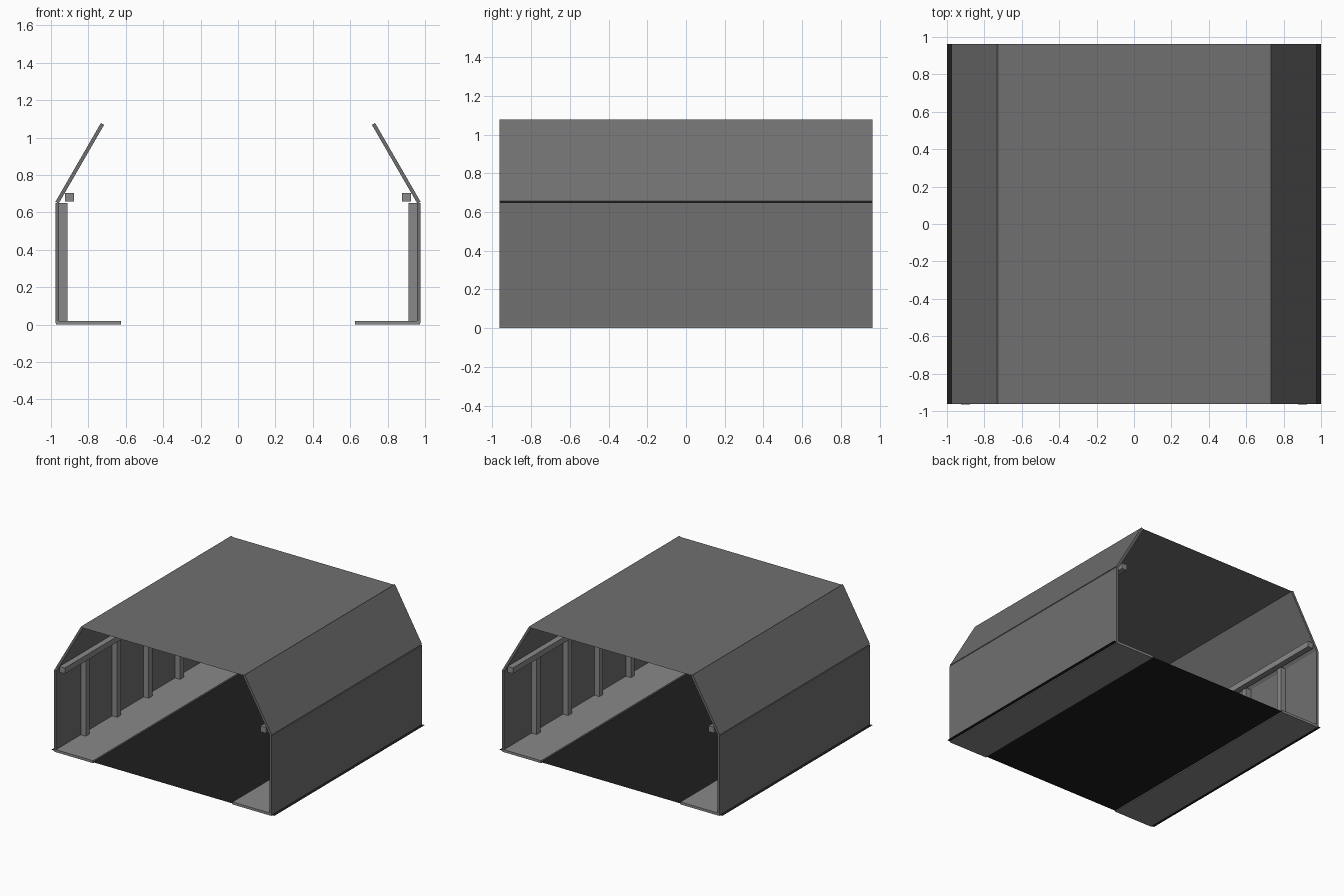
import bpy, bmesh

if "Cube" in bpy.data.objects:
    bpy.data.objects.remove(bpy.data.objects["Cube"])

Y0, Y1 = -0.962, 0.962


def material(name, v):
    m = bpy.data.materials.new(name)
    m.diffuse_color = (v, v, v, 1)
    m.use_nodes = True
    m.node_tree.nodes["Principled BSDF"].inputs["Base Color"].default_value = m.diffuse_color
    return m


TRIM = material("trim_grey", 0.25)
PANEL = material("panel_grey", 0.16)
DARK = material("floor_dark", 0.013)


def extrude(name, profile, mat, spans=((Y0, Y1),), mirror=True):
    """Sweep an x-z profile along y; two points make a flat sheet."""
    bm = bmesh.new()
    for a, b in spans:
        front = [bm.verts.new((x, a, z)) for x, z in profile]
        back = [bm.verts.new((x, b, z)) for x, z in profile]
        n = len(profile)
        if n == 2:
            bm.faces.new((front[0], front[1], back[1], back[0]))
            continue
        bm.faces.new(front)
        bm.faces.new(back[::-1])
        for i in range(n):
            j = (i + 1) % n
            bm.faces.new((front[j], front[i], back[i], back[j]))
    if len(profile) > 2:
        bmesh.ops.recalc_face_normals(bm, faces=bm.faces)
    me = bpy.data.meshes.new(name)
    bm.to_mesh(me)
    bm.free()
    ob = bpy.data.objects.new(name, me)
    bpy.context.collection.objects.link(ob)
    me.materials.append(mat)
    if mirror:
        mod = ob.modifiers.new("mirror", "MIRROR")
        mod.use_mirror_merge = False
    return ob


def rect(x0, x1, z0, z1):
    return [(x0, z0), (x1, z0), (x1, z1), (x0, z1)]


# Thin floor and roof sheets
extrude("floor_sheet", [(-1, 0.008), (1, 0.008)], DARK, mirror=False)
extrude("roof_sheet", [(-0.728, 1.071), (0.728, 1.071)], PANEL, mirror=False)

# Raised walkways along both sides
extrude("walkway", rect(0.625, 0.972, 0.0, 0.02), TRIM)

# Upright walls and sloped upper panels
extrude("wall", rect(0.957, 0.976, 0.008, 0.65), PANEL)
extrude("sloped_panel", [(0.959, 0.647), (0.976, 0.657),
                         (0.733, 1.078), (0.716, 1.068)], PANEL)

# Four wall pillars per side
starts = [-0.645 + 0.402 * i for i in range(4)]
extrude("wall_pillar", rect(0.912, 0.958, 0.018, 0.65), TRIM,
        spans=[(y, y + 0.048) for y in starts])

# Rail above the pillars
extrude("rail", rect(0.877, 0.924, 0.657, 0.704), TRIM, spans=((-0.964, 0.962),))
